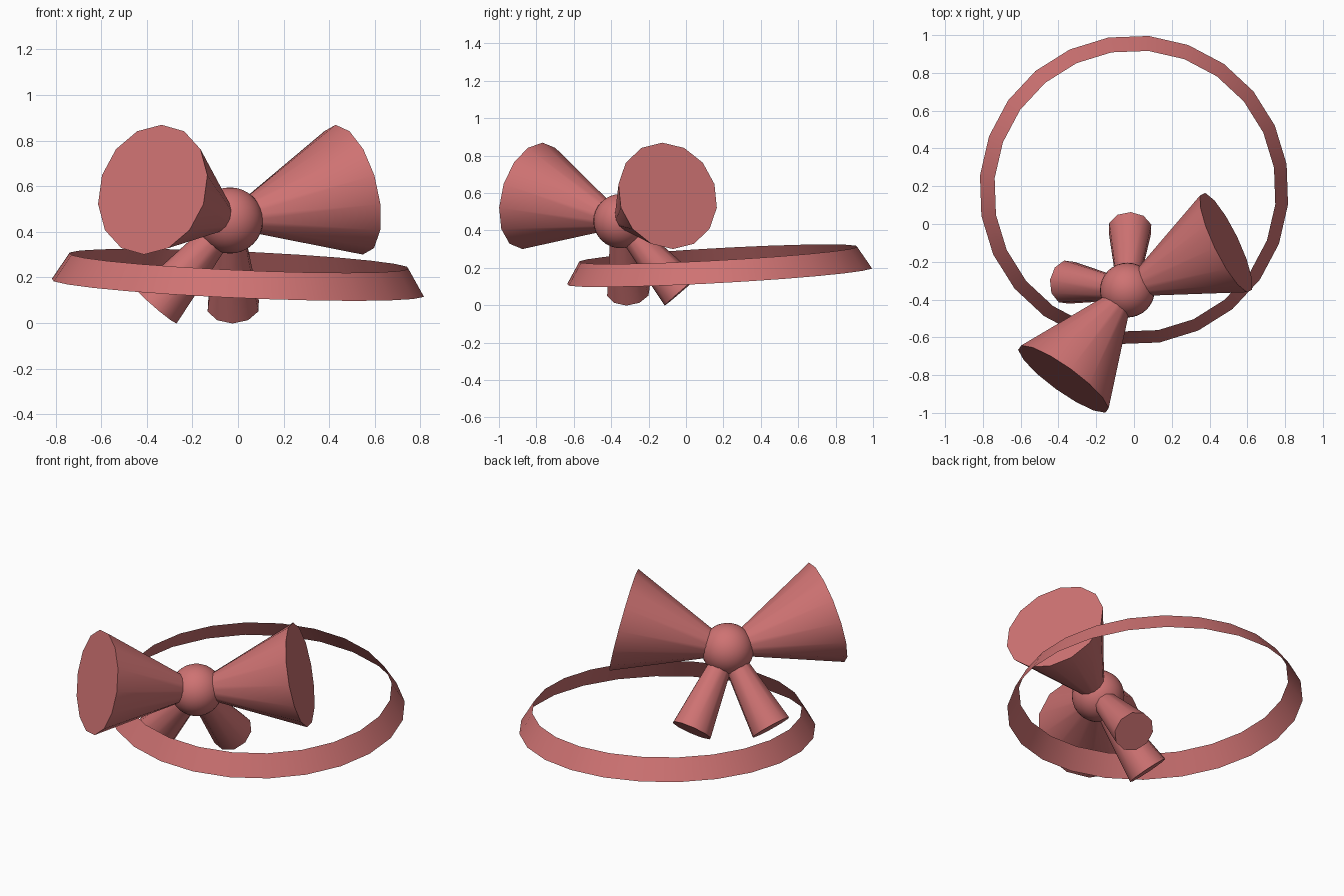
import bpy
import bmesh
from math import sin, cos, pi, radians
from mathutils import Vector

if "Cube" in bpy.data.objects:
    bpy.data.objects.remove(bpy.data.objects["Cube"], do_unlink=True)

# single colour
rose = bpy.data.materials.new("rose")
rose.use_nodes = True
colour = (0.62, 0.17, 0.17, 1)
rose.diffuse_color = colour
rose.node_tree.nodes["Principled BSDF"].inputs["Base Color"].default_value = colour


def finish(name, bm):
    """Turn a bmesh into a smooth-shaded object with sharp rims."""
    mesh = bpy.data.meshes.new(name)
    bm.to_mesh(mesh)
    bm.free()
    mesh.materials.append(rose)
    obj = bpy.data.objects.new(name, mesh)
    bpy.context.collection.objects.link(obj)
    bpy.ops.object.select_all(action="DESELECT")
    obj.select_set(True)
    bpy.context.view_layer.objects.active = obj
    bpy.ops.object.shade_smooth_by_angle(angle=radians(45))
    return obj


def frustum(name, start, end, r_start, r_end, sides, side_axis, phase=0.0, caps=True):
    """Tapered tube between two points; vertices are counted from side_axis."""
    axis = (end - start).normalized()
    u = (side_axis - axis * side_axis.dot(axis)).normalized()
    v = axis.cross(u)
    bm = bmesh.new()
    rings = []
    for centre, r in ((start, r_start), (end, r_end)):
        angles = [phase + 2 * pi * i / sides for i in range(sides)]
        rings.append([bm.verts.new(centre + r * (u * cos(a) + v * sin(a))) for a in angles])
    low, high = rings
    for i in range(sides):
        j = (i + 1) % sides
        bm.faces.new((low[i], low[j], high[j], high[i]))
    if caps:
        bm.faces.new(low[::-1])
        bm.faces.new(high)
    return finish(name, bm)


X, Z = Vector((1, 0, 0)), Vector((0, 0, 1))

# headband: open, slightly tilted conical strip
base = Vector((0, 0.18, 0.155))
tilt = Vector((0.044, -0.055, 1))
frustum("headband", base, base + tilt * 0.118, 0.82, 0.747, 24, X, radians(9.5), caps=False)

# bow knot
knot = Vector((-0.035, -0.35, 0.45))
bm = bmesh.new()
bmesh.ops.create_uvsphere(bm, u_segments=32, v_segments=16, radius=0.145)
bmesh.ops.translate(bm, verts=bm.verts, vec=knot)
finish("bow_knot", bm)


# bow loops and tails, mirrored about the direction the bow points
def bow_part(name, spread, reach, rise, r_start, r_end, sides):
    for side, sign in (("left", -1), ("right", 1)):
        yaw = radians(130 + sign * spread)
        offset = Vector((reach * cos(yaw), reach * sin(yaw), rise))
        frustum(f"{side}_{name}", knot + offset.normalized() * 0.05, knot + offset,
                r_start, r_end, sides, Z)


bow_part("bow_loop", 104.25, 0.58, 0.135, 0.058, 0.292, 14)
bow_part("bow_tail", 42.5, 0.325, -0.375, 0.06, 0.117, 10)
